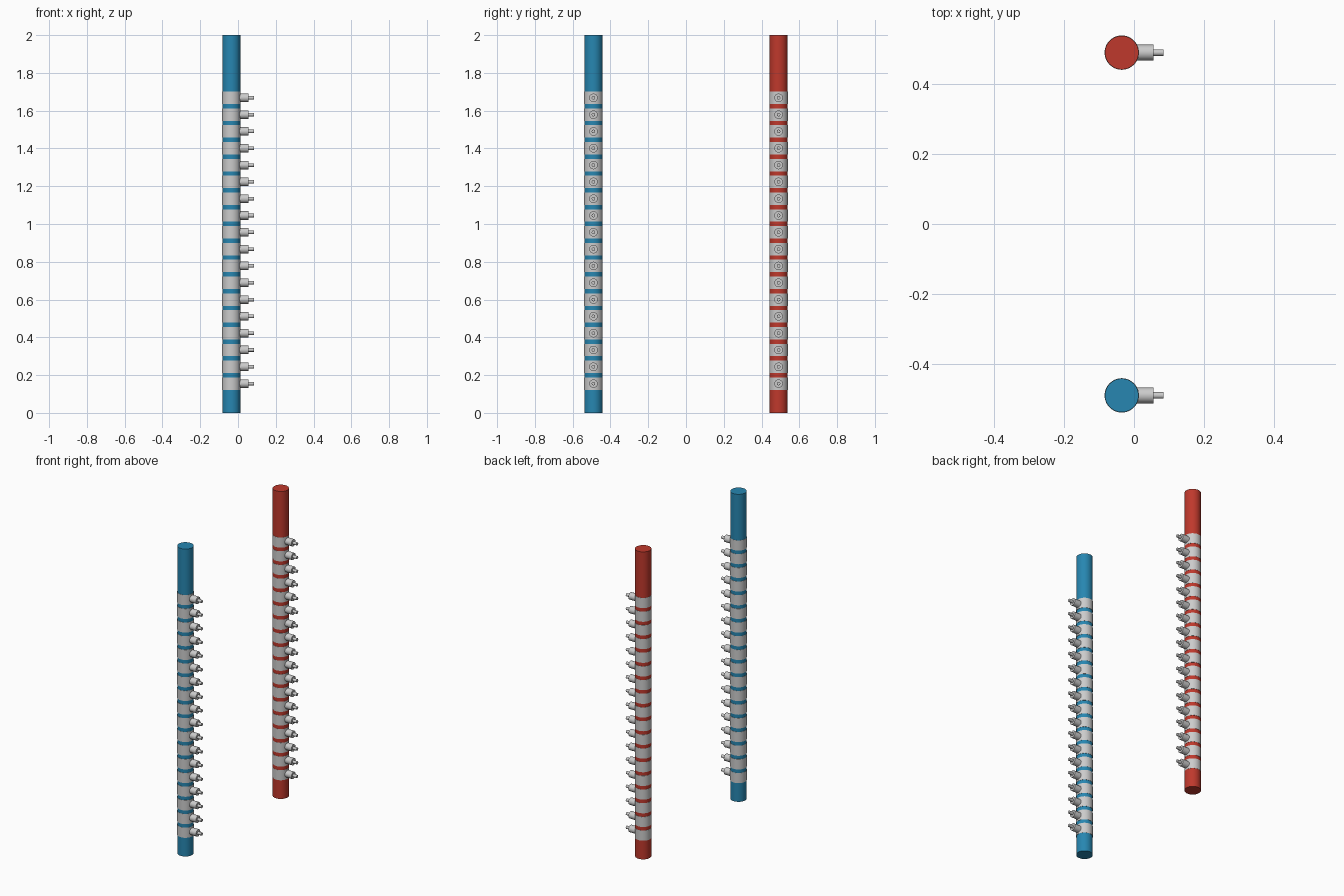
import bpy, math

if "Cube" in bpy.data.objects:
    bpy.data.objects.remove(bpy.data.objects["Cube"])

PIPE_X, PIPE_Y, PIPE_R = -0.035, 0.49, 0.048
COUNT, Z0, STEP = 18, 0.155, 0.089


def paint(name, rgb):
    m = bpy.data.materials.new(name)
    m.diffuse_color = (*rgb, 1)
    m.use_nodes = True
    m.node_tree.nodes["Principled BSDF"].inputs["Base Color"].default_value = m.diffuse_color
    return m


def cylinder(name, r, length, loc, rot=(0, 0, 0), sides=32, mat=None):
    bpy.ops.mesh.primitive_cylinder_add(vertices=sides, radius=r, depth=length,
                                        location=loc, rotation=rot)
    ob = bpy.context.object
    ob.name = name
    if mat:
        ob.data.materials.append(mat)
    bpy.ops.object.shade_smooth_by_angle(angle=math.radians(35))
    return ob


def along_x(name, r, x0, x1, y, z):
    return cylinder(name, r, x1 - x0, ((x0 + x1) / 2, y, z), (0, math.pi / 2, 0), 24)


def manifold(label, y, mat):
    # main pipe
    cylinder(label + "_pipe", PIPE_R, 2.0, (PIPE_X, y, 1.0), sides=48, mat=mat)
    for i in range(COUNT):
        z = Z0 + i * STEP
        # clamp collar, outlet socket and narrow outlet tip
        cylinder(f"{label}_collar_{i}", PIPE_R + 0.0012, 0.066, (PIPE_X, y, z), sides=48)
        along_x(f"{label}_socket_{i}", 0.0225, PIPE_X, 0.056, y, z)
        along_x(f"{label}_tip_{i}", 0.0095, 0.05, 0.084, y, z)


manifold("cold", -PIPE_Y, paint("blue", (0.02, 0.24, 0.44)))
manifold("hot", PIPE_Y, paint("red", (0.52, 0.04, 0.025)))
